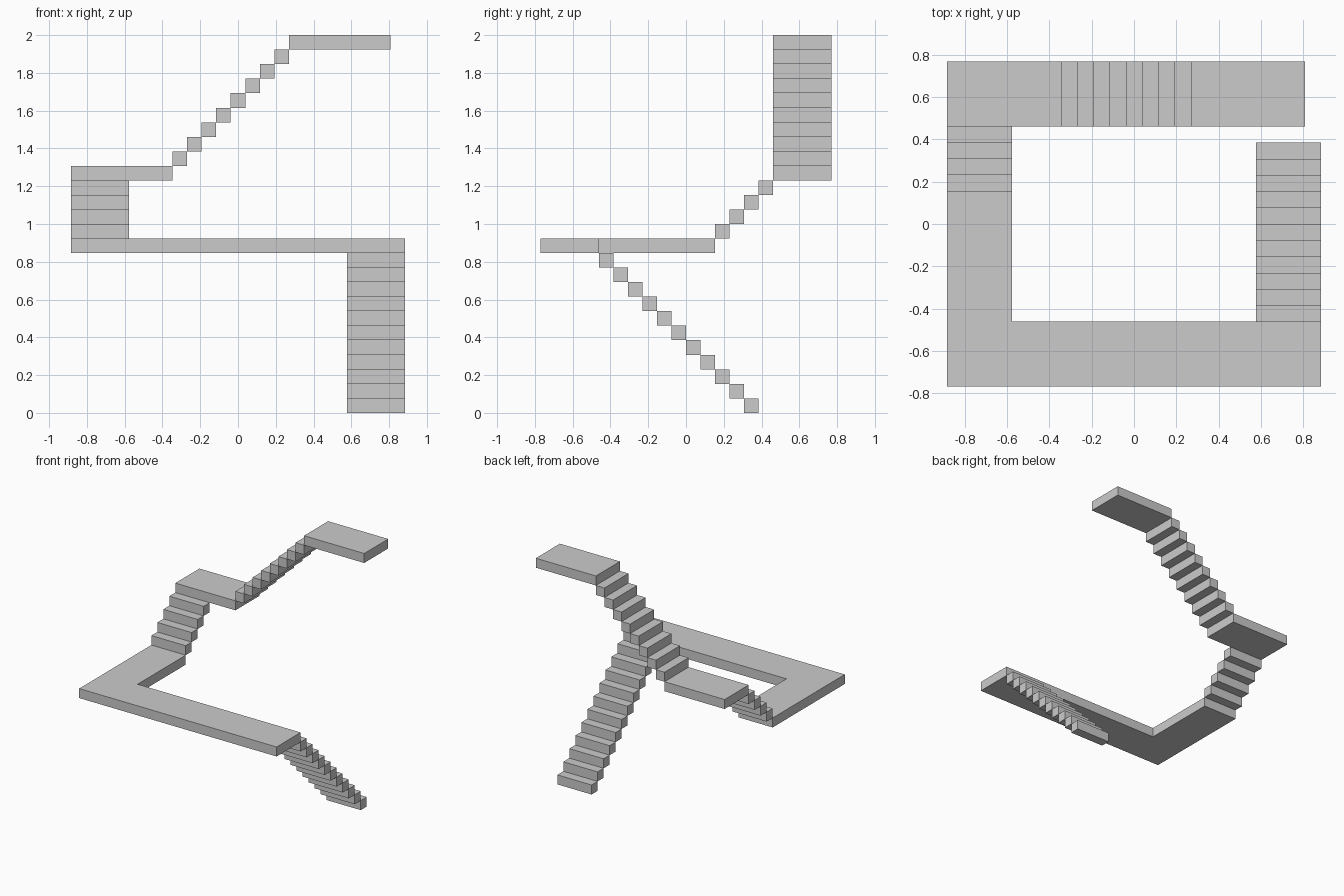
import bpy, bmesh

if "Cube" in bpy.data.objects:
    bpy.data.objects.remove(bpy.data.objects["Cube"])

U = 2 / 26  # one step: same rise and tread


def slab(name, outline, z):
    """Extrude flat outlines (in step units) one step thick."""
    bm = bmesh.new()
    face = bm.faces.new([bm.verts.new((x * U, y * U, z * U)) for x, y in outline])
    ext = bmesh.ops.extrude_face_region(bm, geom=[face], use_keep_orig=True)
    top = [v for v in ext["geom"] if isinstance(v, bmesh.types.BMVert)]
    bmesh.ops.translate(bm, verts=top, vec=(0, 0, U))
    bmesh.ops.recalc_face_normals(bm, faces=bm.faces)
    mesh = bpy.data.meshes.new(name)
    bm.to_mesh(mesh)
    bm.free()
    obj = bpy.data.objects.new(name, mesh)
    bpy.context.collection.objects.link(obj)


def rect(x0, x1, y0, y1):
    return [(x0, y0), (x1, y0), (x1, y1), (x0, y1)]


def flight(name, first, direction, z, count):
    """Repeat a step rectangle along a direction, rising one unit each time."""
    for i in range(count):
        dx, dy = direction[0] * i, direction[1] * i
        x0, x1, y0, y1 = first
        slab(f"{name}_step_{i + 1}", rect(x0 + dx, x1 + dx, y0 + dy, y1 + dy), z + i)


# Lower flight, climbing toward the front
flight("lower_flight", (7.5, 11.5, 4, 5), (0, -1), 0, 11)

# L-shaped landing
slab("corner_landing", [(-11.5, -10), (11.5, -10), (11.5, -6),
                        (-7.5, -6), (-7.5, 2), (-11.5, 2)], 11)

# Middle flight, climbing toward the back
flight("middle_flight", (-11.5, -7.5, 2, 3), (0, 1), 12, 4)

# Back landing
slab("back_landing", rect(-11.5, -4.5, 6, 10), 16)

# Upper flight, climbing to the right
flight("upper_flight", (-4.5, -3.5, 6, 10), (1, 0), 17, 8)

# Top landing
slab("top_landing", rect(3.5, 10.5, 6, 10), 25)
